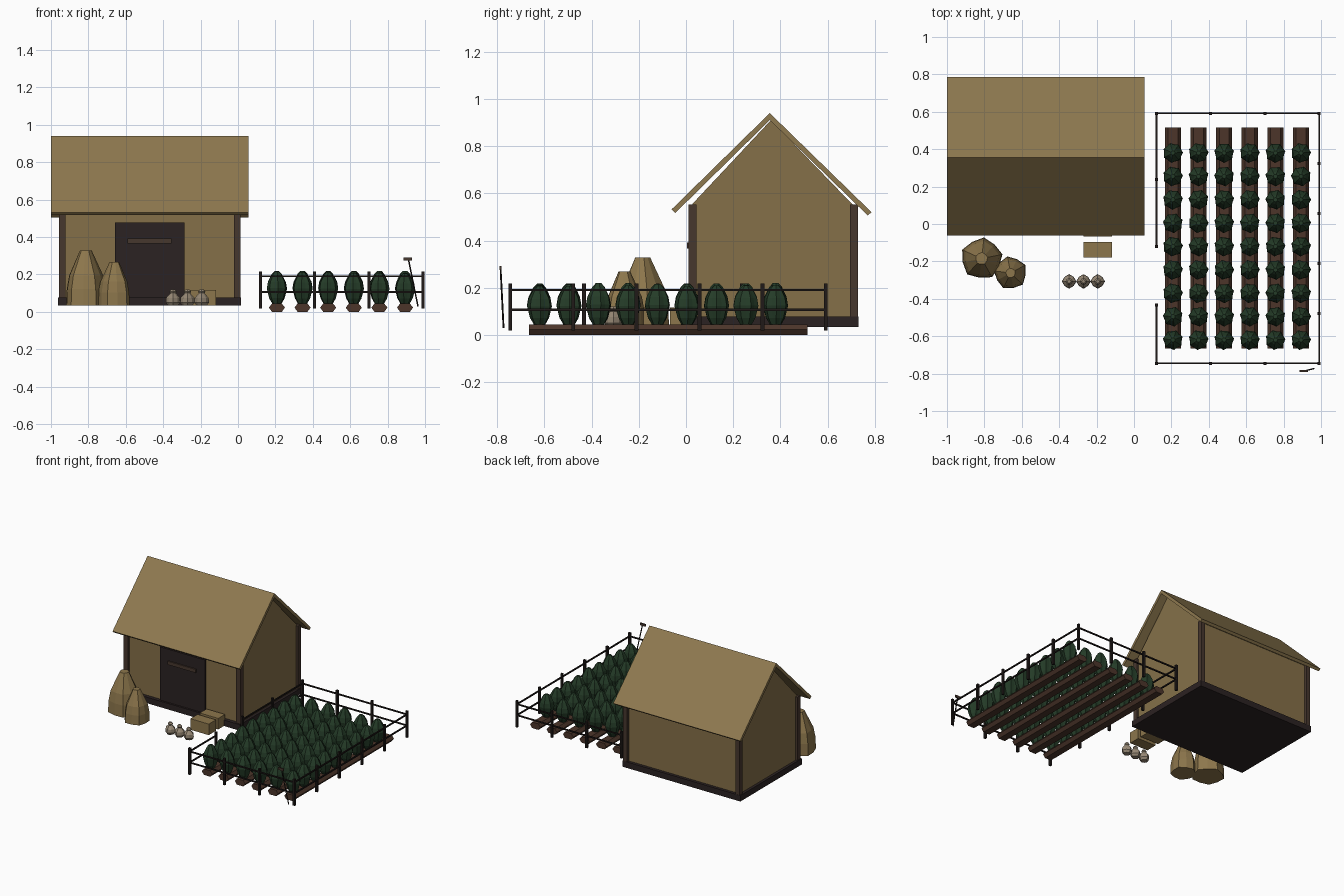
import bpy, math, random
from mathutils import Vector

if "Cube" in bpy.data.objects:
    bpy.data.objects.remove(bpy.data.objects["Cube"])

random.seed(4)


def mat(name, rgb):
    m = bpy.data.materials.new(name)
    m.diffuse_color = (*rgb, 1)
    m.use_nodes = True
    m.node_tree.nodes["Principled BSDF"].inputs["Base Color"].default_value = m.diffuse_color
    return m


THATCH = mat("thatch", (0.27, 0.19, 0.078))
WALL = mat("clay wall", (0.235, 0.163, 0.066))
STRAW = mat("straw", (0.265, 0.182, 0.072))
TIMBER = mat("timber", (0.062, 0.038, 0.027))
DARK = mat("dark wood", (0.024, 0.016, 0.016))
FENCE = mat("fence wood", (0.014, 0.010, 0.009))
SOIL = mat("soil", (0.072, 0.036, 0.023))
LEAF = mat("leaf", (0.018, 0.045, 0.021))
SACK = mat("sackcloth", (0.31, 0.25, 0.18))


def build(name, verts, faces, material):
    me = bpy.data.meshes.new(name)
    me.from_pydata(verts, [], faces)
    me.materials.append(material)
    ob = bpy.data.objects.new(name, me)
    bpy.context.collection.objects.link(ob)
    return ob


def box(name, x0, x1, y0, y1, z0, z1, material):
    return prism(name, [(y0, z0), (y1, z0), (y1, z1), (y0, z1)], x0, x1, material)


def prism(name, pts, x0, x1, material):
    """Extrude a counter-clockwise (y, z) outline along x."""
    n = len(pts)
    verts = [(x0, y, z) for y, z in pts] + [(x1, y, z) for y, z in pts]
    faces = [tuple(reversed(range(n))), tuple(range(n, 2 * n))]
    faces += [(i, (i + 1) % n, n + (i + 1) % n, n + i) for i in range(n)]
    return build(name, verts, faces, material)


def lathe(name, x, y, rings, sides, material, ridge=1.0, turn=0.0):
    """Stack (radius, z) rings; ridge < 1 pulls every second corner inward."""
    verts, faces = [], []
    for r, z in rings:
        for i in range(sides):
            a = 2 * math.pi * i / sides + turn
            k = r * (ridge if i % 2 else 1)
            verts.append((x + k * math.cos(a), y + k * math.sin(a), z))
    for j in range(len(rings) - 1):
        for i in range(sides):
            a, b = j * sides + i, j * sides + (i + 1) % sides
            faces.append((a, b, b + sides, a + sides))
    faces.append(tuple(reversed(range(sides))))
    faces.append(tuple(range(len(verts) - sides, len(verts))))
    return build(name, verts, faces, material)


def bar(name, p, q, r, material, sides=4):
    """Thin rod between two points."""
    p, q = Vector(p), Vector(q)
    d = q - p
    rot = d.to_track_quat('Z', 'Y')
    ob = lathe(name, 0, 0, [(r, 0), (r, d.length)], sides, material, turn=math.pi / sides)
    for v in ob.data.vertices:
        v.co = rot @ v.co + p
    return ob


# House: plinth, walls with gables, corner posts
box("plinth", -0.963, 0.017, 0.0, 0.73, 0.033, 0.078, DARK)
prism("house_walls", [(0.027, 0.07), (0.708, 0.07), (0.708, 0.55), (0.36, 0.91), (0.027, 0.555)],
      -0.943, -0.003, WALL)
for x in (-0.957, -0.022):
    for y in (0.01, 0.694):
        box("corner_post", x, x + 0.035, y, y + 0.035, 0.07, 0.553, TIMBER)

# Roof slabs meeting at the ridge
prism("front_roof", [(-0.061, 0.532), (-0.045, 0.517), (0.37, 0.925), (0.355, 0.94)],
      -1.0, 0.055, THATCH)
prism("back_roof", [(0.355, 0.94), (0.341, 0.924), (0.77, 0.506), (0.786, 0.52)],
      -1.0, 0.055, THATCH)

# Door with crossbar
box("door", -0.658, -0.285, 0.014, 0.04, 0.035, 0.478, DARK)
box("door_bar", -0.59, -0.355, 0.005, 0.016, 0.366, 0.392, TIMBER)

# Straw stooks
for x, y, r, top, turn in ((-0.815, -0.185, 0.12, 0.328, 0.2), (-0.66, -0.262, 0.095, 0.268, 0.5)):
    h = top - 0.033
    lathe("straw_stook", x, y, [(r * 0.95, 0.033), (r * 0.92, 0.033 + h * 0.3),
          (r * 0.8, 0.033 + h * 0.55), (r * 0.28, top)], 10, STRAW, 0.9, turn)

# Straw bales
for y0, y1 in ((-0.18, -0.095), (-0.068, 0.012)):
    box("straw_bale", -0.27, -0.117, y0, y1, 0.033, 0.116, STRAW)

# Sacks with tied necks
for x in (-0.347, -0.27, -0.194):
    lathe("sack", x, -0.307, [(0.026, 0.033), (0.039, 0.05), (0.037, 0.075), (0.015, 0.1),
          (0.02, 0.108), (0.01, 0.12)], 8, SACK, 0.88)

# Soil beds and rows of plants
for i in range(6):
    x = 0.208 + i * 0.137
    w, t = 0.043, 0.026
    bed = prism("soil_bed", [(-w, 0.023), (-t, 0.0), (t, 0.0), (w, 0.023), (t, 0.045), (-t, 0.045)],
                -0.515, 0.665, SOIL)
    bed.rotation_euler.z = -math.pi / 2
    bed.location.x = x
    for j in range(9):
        s = random.uniform(0.95, 1.04)
        rings = [(0.024, 0.0), (0.041, 0.03), (0.054, 0.082), (0.048, 0.115), (0.027, 0.155),
                 (0.012, 0.17)]
        lathe("plant", x, 0.38 - j * 0.125, [(r, 0.043 + z * s) for r, z in rings], 14, LEAF,
              0.87, random.uniform(0, 0.4))

# Fence: posts, then two rails along each run (gap on the left is the gateway)
L, R, F, B = 0.12, 0.99, -0.745, 0.592
posts = {(L + k * 0.29, y) for k in range(4) for y in (F, B)}
posts |= {(R, F + k * (B - F) / 5) for k in range(1, 5)}
posts |= {(L, 0.237), (L, -0.12), (L, -0.432)}
for x, y in sorted(posts):
    box("fence_post", x - 0.008, x + 0.008, y - 0.008, y + 0.008, 0.018, 0.217, FENCE)
for p, q in (((L, F), (R, F)), ((L, B), (R, B)), ((R, F), (R, B)), ((L, B), (L, -0.12)),
             ((L, -0.432), (L, F))):
    for z in (0.107, 0.19):
        bar("fence_rail", (*p, z), (*q, z), 0.0065, FENCE)

# Hoe leaning on the fence
bar("hoe_handle", (0.962, -0.773, 0.03), (0.91, -0.786, 0.288), 0.004, FENCE, 6)
box("hoe_blade", 0.885, 0.93, -0.79, -0.781, 0.275, 0.292, TIMBER)
